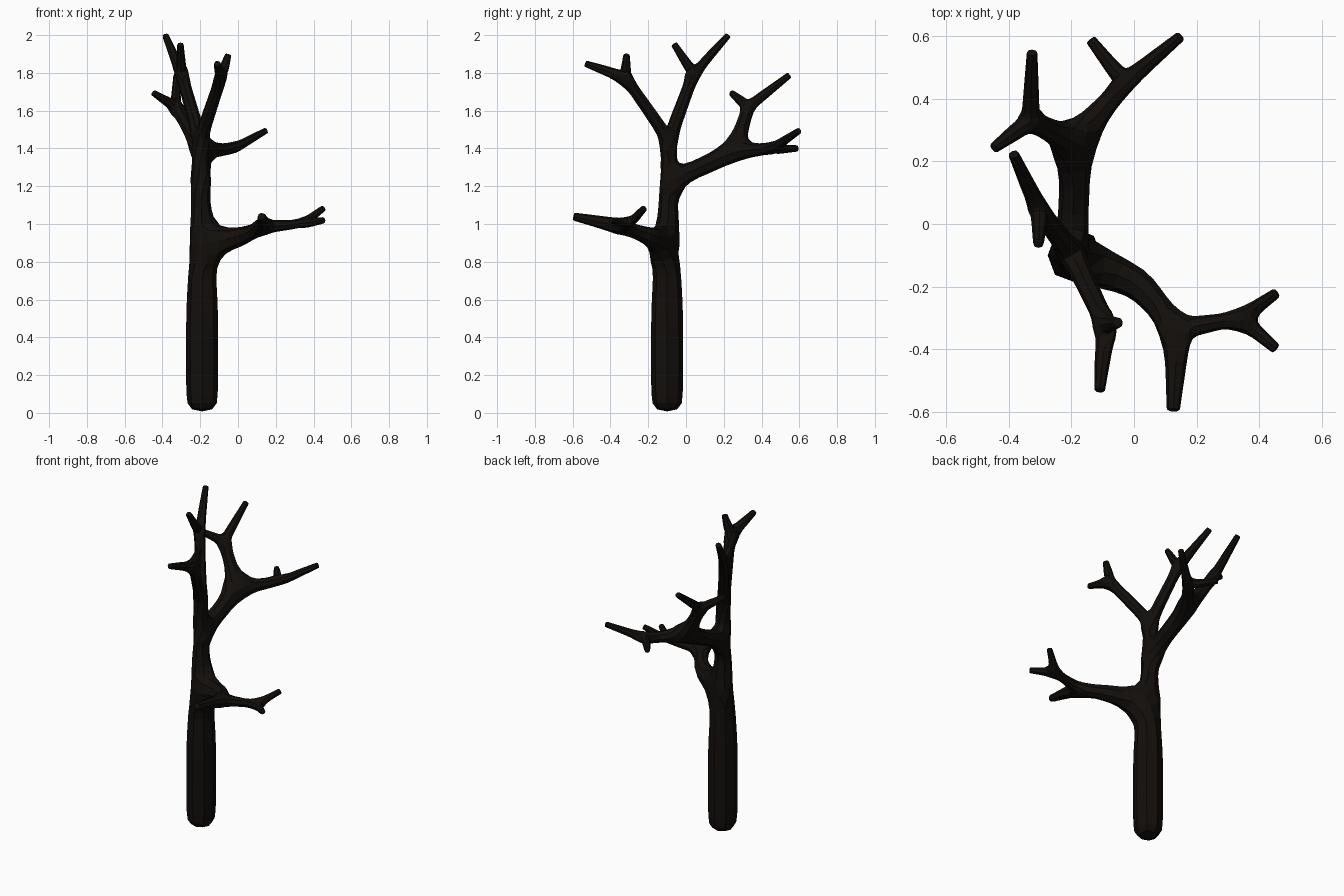
import bpy
from mathutils import Vector

if "Cube" in bpy.data.objects:
    bpy.data.objects.remove(bpy.data.objects["Cube"])

# Fork points: x, y, z, thickness at the fork
FORKS = {
    "low":       (-0.19, -0.10, 0.89, 0.055),
    "mid":       (-0.20, -0.09, 1.24, 0.046),
    "top":       (-0.20, -0.09, 1.445, 0.042),
    "front":     (-0.09, -0.32, 1.775, 0.027),
    "crown":     (-0.30, 0.04, 1.795, 0.027),
    "back":      (-0.19, 0.26, 1.39, 0.042),
    "back_up":   (-0.33, 0.33, 1.62, 0.028),
    "back_side": (-0.03, 0.45, 1.395, 0.027),
    "side":      (0.14, -0.335, 0.985, 0.034),
    "side_out":  (0.34, -0.30, 1.00, 0.023),
}
THICK = 1.13   # overall thickness, makes up for the subdivision shrink

# Each limb: start, end (fork name or point), start radius, end radius, in-between points with radius
TIP = 0.0165
LIMBS = [
    # trunk
    ((-0.19, -0.10, 0.0), "low", 0.076, 0.069, [(-0.19, -0.10, 0.2, 0.083), (-0.19, -0.10, 0.55, 0.081)]),
    ("low", "mid", 0.054, 0.046, []),
    ("mid", "top", 0.042, 0.041, []),
    # front upper limb
    ("top", "front", 0.034, 0.030, []),
    ("front", (-0.11, -0.535, 1.85), 0.029, TIP, []),
    ("front", (-0.05, -0.315, 1.90), 0.025, TIP, []),
    # crown limb
    ("top", "crown", 0.034, 0.030, []),
    ("crown", (-0.385, 0.225, 2.0), 0.027, TIP, []),
    ("crown", (-0.305, -0.065, 1.955), 0.025, TIP, []),
    # back limb
    ("mid", "back", 0.046, 0.047, [(-0.19, 0.10, 1.31, 0.047)]),
    ("back", "back_up", 0.040, 0.032, []),
    ("back_up", (-0.325, 0.55, 1.79), 0.026, TIP, []),
    ("back_up", (-0.45, 0.24, 1.695), 0.026, TIP, []),
    ("back", "back_side", 0.040, 0.030, []),
    ("back_side", (0.15, 0.60, 1.495), 0.026, TIP, []),
    ("back_side", (-0.14, 0.59, 1.40), 0.024, TIP, []),
    # low side limb
    ("low", "side", 0.061, 0.036, [(0.01, -0.185, 0.93, 0.049)]),
    ("side", (0.125, -0.597, 1.04), 0.036, TIP + 0.004, []),
    ("side", "side_out", 0.029, 0.023, []),
    ("side_out", (0.455, -0.22, 1.085), 0.023, TIP, []),
    ("side_out", (0.455, -0.40, 1.02), 0.023, TIP, []),
]

verts, edges, radii = [], [], []
fork_index = {}


def add_vert(co, r):
    verts.append(Vector(co))
    radii.append(r * THICK)
    return len(verts) - 1


def end_vert(key, r):
    """Index of a limb end; forks are shared between limbs."""
    if not isinstance(key, str):
        return add_vert(key, r)
    if key not in fork_index:
        fork_index[key] = add_vert(FORKS[key][:3], FORKS[key][3])
    return fork_index[key]


def collar(key, toward, r):
    """Ring just outside a fork, so the joint stays compact."""
    p = Vector(FORKS[key][:3])
    return [add_vert(p + (Vector(toward) - p).normalized() * FORKS[key][3] * 2.2, r)]


def blunt_end(tip, toward, r):
    """Ring just behind a twig tip, so its end stays cut flat."""
    p = Vector(tip)
    return [add_vert(p + (Vector(toward) - p).normalized() * 0.008, r)]


def point(key):
    return FORKS[key][:3] if isinstance(key, str) else key


for start, end, r0, r1, mids in LIMBS:
    path = [point(start)] + [m[:3] for m in mids] + [point(end)]
    ids = [end_vert(start, r0)]
    if isinstance(start, str):
        ids += collar(start, path[1], r0)
    ids += [add_vert(m[:3], m[3]) for m in mids]
    ids += (collar if isinstance(end, str) else blunt_end)(end, path[-2], r1)
    ids.append(end_vert(end, r1))
    edges += list(zip(ids, ids[1:]))

# Skeleton mesh with skin thickness
mesh = bpy.data.meshes.new("bare_tree")
mesh.from_pydata(verts, edges, [])
tree = bpy.data.objects.new("bare_tree", mesh)
bpy.context.collection.objects.link(tree)
skin = tree.modifiers.new("Skin", 'SKIN')
skin.use_x_symmetry = False
skin.use_smooth_shade = False
for i, sv in enumerate(mesh.skin_vertices[0].data):
    sv.radius = (radii[i], radii[i])
    sv.use_root = (i == 0)

# One subdivision gives the eight-sided faceted limbs
sub = tree.modifiers.new("Facets", 'SUBSURF')
sub.levels = sub.render_levels = 1

# Dark bark
bark = bpy.data.materials.new("dark_bark")
bark.diffuse_color = (0.006, 0.0045, 0.0035, 1)
bark.use_nodes = True
bark.node_tree.nodes["Principled BSDF"].inputs["Base Color"].default_value = bark.diffuse_color
mesh.materials.append(bark)
